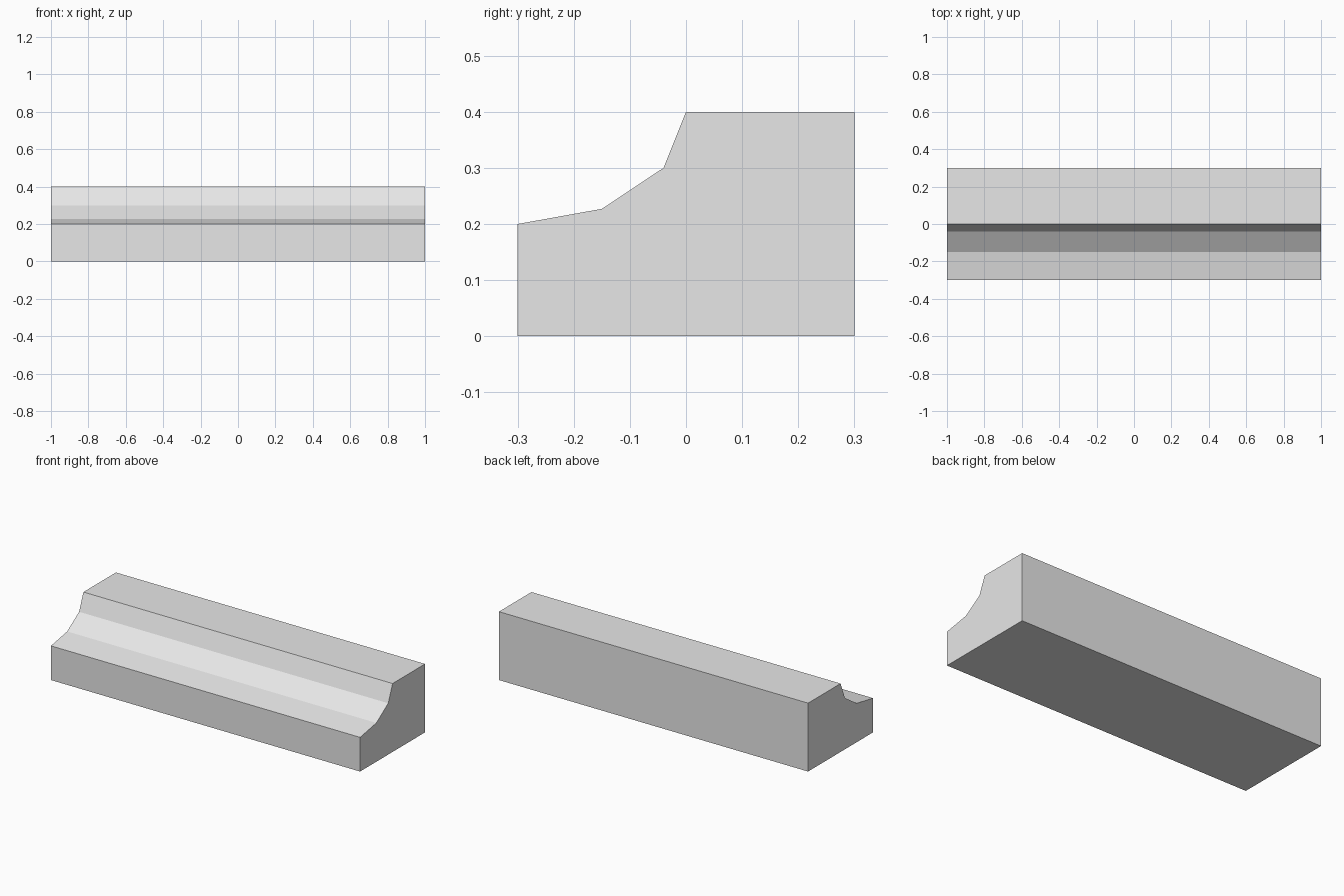
import bpy
import bmesh
from mathutils import Vector

default = bpy.data.objects.get("Cube")
if default:
    bpy.data.objects.remove(default, do_unlink=True)


def make_material(name, color):
    mat = bpy.data.materials.new(name)
    mat.use_nodes = True
    mat.diffuse_color = color
    mat.node_tree.nodes["Principled BSDF"].inputs["Base Color"].default_value = color
    return mat


def extrude_profile(name, profile, length, mat):
    """Sweep a closed (y, z) profile along x, centred on x = 0."""
    bm = bmesh.new()
    end = bm.faces.new([bm.verts.new((-length / 2, y, z)) for y, z in profile])
    swept = bmesh.ops.extrude_face_region(bm, geom=[end], use_keep_orig=True)
    moved = [g for g in swept["geom"] if isinstance(g, bmesh.types.BMVert)]
    bmesh.ops.translate(bm, verts=moved, vec=Vector((length, 0, 0)))
    bmesh.ops.recalc_face_normals(bm, faces=bm.faces)
    mesh = bpy.data.meshes.new(name)
    bm.to_mesh(mesh)
    bm.free()
    mesh.materials.append(mat)
    obj = bpy.data.objects.new(name, mesh)
    bpy.context.collection.objects.link(obj)
    return obj


# Straight block with a faceted concave cove along its front upper edge
cove = [(-0.3, 0.2), (-0.15, 0.227), (-0.04, 0.3), (0, 0.4)]
profile = [(0.3, 0), (-0.3, 0)] + cove + [(0.3, 0.4)]
grey = make_material("light grey", (0.8, 0.8, 0.8, 1))
extrude_profile("coved_block", profile, 2, grey)
